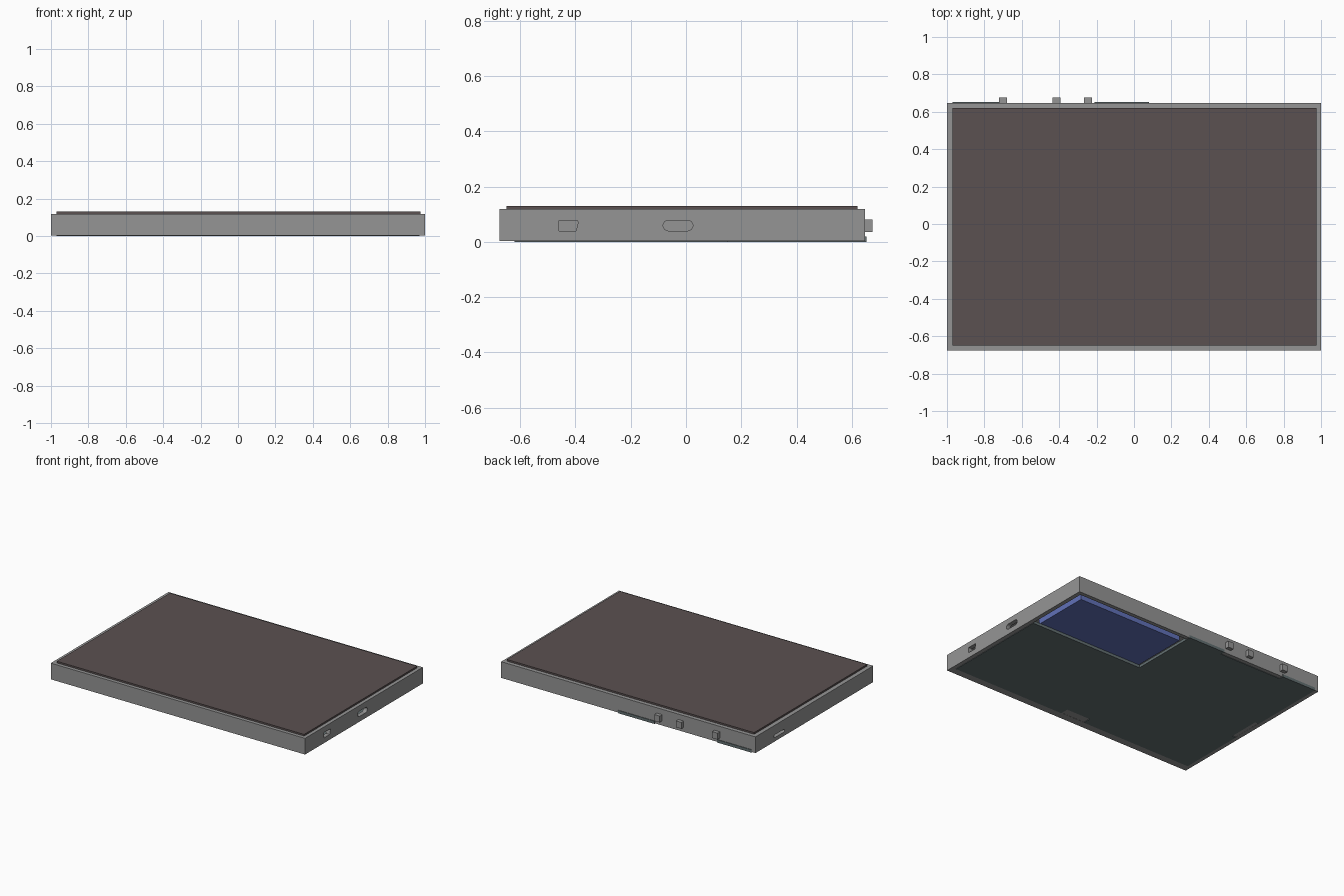
import bpy, bmesh, math
from mathutils import Vector

default = bpy.data.objects.get("Cube")
if default:
    bpy.data.objects.remove(default, do_unlink=True)


def material(name, r, g, b):
    m = bpy.data.materials.new(name)
    m.use_nodes = True
    m.diffuse_color = (r, g, b, 1)
    m.node_tree.nodes["Principled BSDF"].inputs["Base Color"].default_value = (r, g, b, 1)
    return m


grey = material("case grey", 0.30, 0.30, 0.30)
brown = material("screen brown", 0.105, 0.083, 0.083)
green = material("board dark green", 0.125, 0.16, 0.165)
blue = material("battery blue", 0.12, 0.165, 0.48)


def prism(name, outline, low, high, mat=None, axis="z"):
    """Extrude an outline along z (outline in x, y) or along x (outline in y, z)."""
    bm = bmesh.new()
    place = (lambda a, b: (a, b, low)) if axis == "z" else (lambda a, b: (low, a, b))
    face = bm.faces.new([bm.verts.new(place(a, b)) for a, b in outline])
    extruded = bmesh.ops.extrude_face_region(bm, geom=[face])["geom"]
    offset = Vector((0, 0, high - low)) if axis == "z" else Vector((high - low, 0, 0))
    bmesh.ops.translate(bm, vec=offset,
                        verts=[v for v in extruded if isinstance(v, bmesh.types.BMVert)])
    bmesh.ops.recalc_face_normals(bm, faces=bm.faces)
    mesh = bpy.data.meshes.new(name)
    bm.to_mesh(mesh)
    bm.free()
    obj = bpy.data.objects.new(name, mesh)
    bpy.context.collection.objects.link(obj)
    if mat:
        mesh.materials.append(mat)
    return obj


def box(name, x, y, z, mat=None):
    corners = [(x[0], y[0]), (x[1], y[0]), (x[1], y[1]), (x[0], y[1])]
    return prism(name, corners, z[0], z[1], mat)


def stadium(y0, y1, z0, z1, steps=8):
    """Slot outline with half-round ends."""
    r, mid = (z1 - z0) / 2, (z0 + z1) / 2
    points = []
    for centre, start in ((y1 - r, -math.pi / 2), (y0 + r, math.pi / 2)):
        for i in range(steps + 1):
            a = start + math.pi * i / steps
            points.append((centre + r * math.cos(a), mid + r * math.sin(a)))
    return points


def cut(target, cutter):
    mod = target.modifiers.new(cutter.name, "BOOLEAN")
    mod.operation = "DIFFERENCE"
    mod.solver = "EXACT"
    mod.object = cutter
    cutter.hide_render = True
    bpy.context.view_layer.objects.active = target
    bpy.ops.object.modifier_apply(modifier=mod.name)
    bpy.data.objects.remove(cutter, do_unlink=True)


# Case: open-bottomed tray with port openings in the side walls
case = box("case", (-1, 1), (-0.675, 0.648), (0.003, 0.118), grey)
cut(case, box("cavity", (-0.97, 0.97), (-0.62, 0.62), (-0.1, 0.1)))
small_port = [(-0.46, 0.04), (-0.398, 0.04), (-0.39, 0.07), (-0.393, 0.078), (-0.46, 0.078)]
cut(case, prism("small_port", small_port, 0.9, 1.1, axis="x"))
cut(case, prism("charge_port", stadium(-0.083, 0.025, 0.04, 0.078), 0.9, 1.1, axis="x"))
cut(case, prism("card_slot", stadium(0.32, 0.44, 0.03, 0.05), -1.1, -0.9, axis="x"))

# Screen panel standing slightly proud of the case top
box("screen", (-0.97, 0.975), (-0.65, 0.62), (0.11, 0.13), brown)

# Circuit board with a battery cutout, two clip notches and two rear tabs
board = [(-0.97, -0.62), (-0.1, -0.62), (-0.1, -0.56), (0.09, -0.56), (0.09, -0.62),
         (0.97, -0.62), (0.97, 0.15), (0.08, 0.15), (0.08, 0.652), (-0.21, 0.652),
         (-0.21, 0.62), (-0.7, 0.62), (-0.7, 0.652), (-0.97, 0.652),
         (-0.97, 0.09), (-0.94, 0.09), (-0.94, -0.14), (-0.97, -0.14)]
prism("circuit_board", board, 0, 0.02, green)

# Case clips filling the board notches
box("front_clip", (-0.1, 0.09), (-0.63, -0.56), (0.004, 0.03), grey)
box("side_clip", (-0.98, -0.94), (-0.14, 0.09), (0.004, 0.03), grey)

# Battery in the board cutout
box("battery", (0.085, 0.91), (0.135, 0.555), (0.02, 0.07), blue)

# Rear push buttons
for i, x in enumerate((-0.7, -0.415, -0.245)):
    box(f"button_{i + 1}", (x - 0.021, x + 0.021), (0.62, 0.675), (0.035, 0.08), grey)
